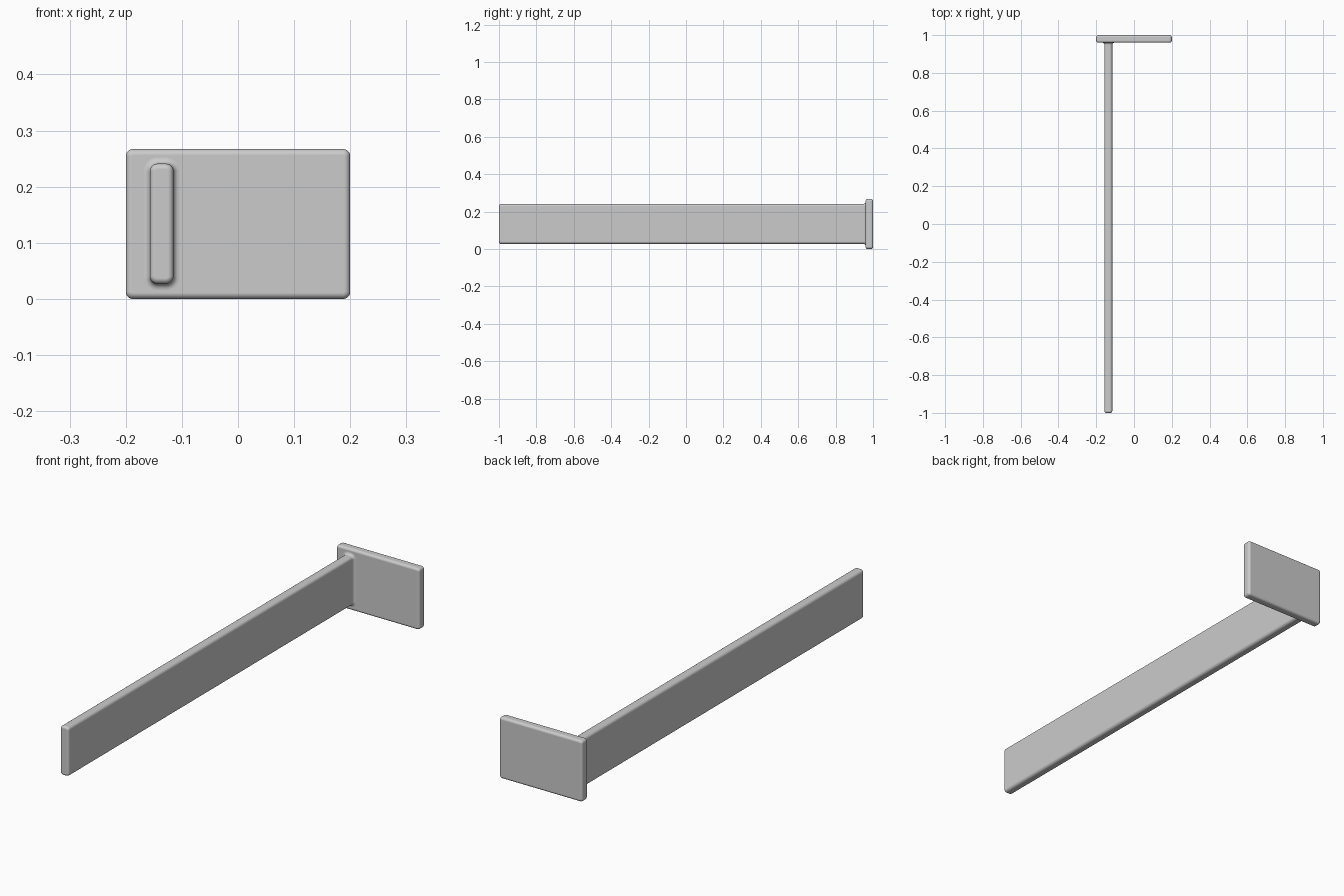
import bpy, bmesh
from math import cos, sin, pi

cube = bpy.data.objects.get("Cube")
if cube:
    bpy.data.objects.remove(cube, do_unlink=True)

grey = bpy.data.materials.new("light grey")
grey.use_nodes = True
colour = (0.6, 0.6, 0.6, 1)
grey.diffuse_color = colour
grey.node_tree.nodes["Principled BSDF"].inputs["Base Color"].default_value = colour

STEPS = 6


def rounded_rect(width, height, radius):
    """Outline of a rectangle with arc corners, centred on the origin."""
    points = []
    for corner, (sx, sz) in enumerate([(1, 1), (-1, 1), (-1, -1), (1, -1)]):
        for i in range(STEPS + 1):
            a = (corner + i / STEPS) * pi / 2
            points.append((sx * (width / 2 - radius) + radius * cos(a),
                           sz * (height / 2 - radius) + radius * sin(a)))
    return points


def loft(name, x, z, width, height, corner, rings):
    """Join rounded rectangles along y; each ring is (y, outward offset)."""
    bm = bmesh.new()
    loops = []
    for y, grow in rings:
        outline = rounded_rect(width + 2 * grow, height + 2 * grow, corner + grow)
        loops.append([bm.verts.new((x + px, y, z + pz)) for px, pz in outline])
    for a, b in zip(loops, loops[1:]):
        for i in range(len(a)):
            j = (i + 1) % len(a)
            bm.faces.new((a[i], a[j], b[j], b[i]))
    bm.faces.new(loops[0])
    bm.faces.new(loops[-1])
    bmesh.ops.recalc_face_normals(bm, faces=bm.faces)
    mesh = bpy.data.meshes.new(name)
    bm.to_mesh(mesh)
    bm.free()
    mesh.materials.append(grey)
    obj = bpy.data.objects.new(name, mesh)
    bpy.context.collection.objects.link(obj)
    bpy.ops.object.select_all(action='DESELECT')
    obj.select_set(True)
    bpy.context.view_layer.objects.active = obj
    bpy.ops.object.shade_smooth_by_angle(angle=pi / 6)
    # keep the flat ends crisp while the rounded edges blend
    weighted = obj.modifiers.new("flat_faces", 'WEIGHTED_NORMAL')
    weighted.keep_sharp = True


def round_edge(y, radius, direction):
    """Quarter-round rings from the flat face at y to the full outline."""
    arc = [i * pi / 2 / STEPS for i in range(STEPS + 1)]
    return [(y + direction * radius * (1 - cos(a)), radius * (sin(a) - 1)) for a in arc]


# End plate, rounded on its front and back edges
R = 0.011
front, back = 0.96, 1.0
loft("end_plate", 0, 0.1335, 0.4, 0.267, 0.0125,
     round_edge(front, R, 1) + round_edge(back, R, -1)[::-1])

# Long bar, rounded at the free end and flared into the plate by a fillet
fillet = [(front - R * (1 - sin(a)), R * (1 - cos(a)))
          for a in [i * pi / 2 / STEPS for i in range(STEPS + 1)]]
loft("long_bar", -0.136, 0.134, 0.042, 0.214, 0.0135,
     round_edge(-1.0, 0.01, 1) + fillet + [(front + 0.005, R)])
